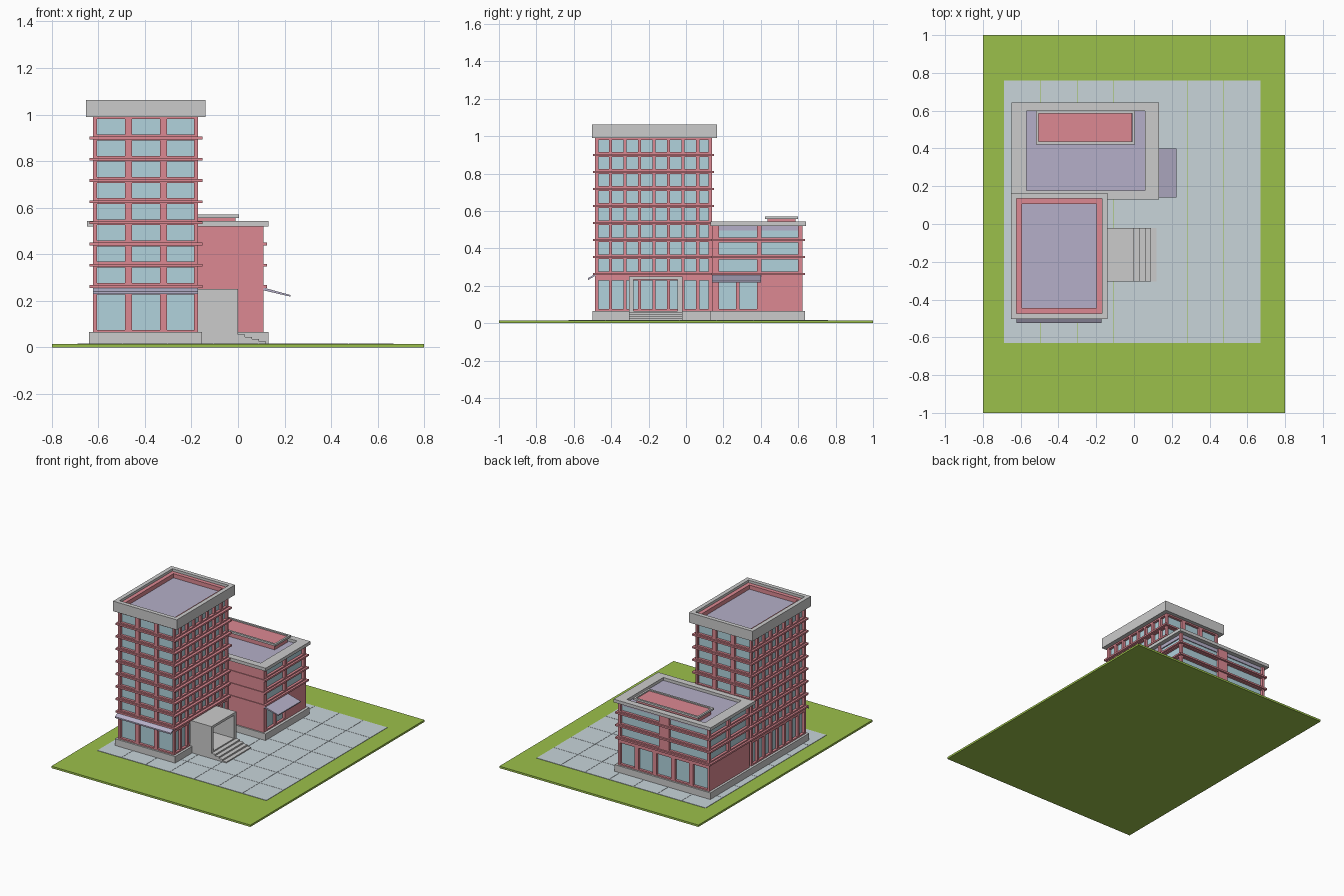
import bpy, bmesh
from mathutils import Matrix, Vector

if "Cube" in bpy.data.objects:
    bpy.data.objects.remove(bpy.data.objects["Cube"])


def material(name, rgb):
    m = bpy.data.materials.new(name)
    m.diffuse_color = (*rgb, 1)
    m.use_nodes = True
    m.node_tree.nodes["Principled BSDF"].inputs["Base Color"].default_value = m.diffuse_color
    return m


PINK = material("pink_wall", (0.72, 0.25, 0.29))
GLASS = material("glass", (0.44, 0.65, 0.72))
LAWN = material("lawn", (0.33, 0.53, 0.07))
PAVING = material("paving", (0.58, 0.66, 0.70))
ROOF = material("lavender_roof", (0.46, 0.43, 0.58))


def boxes(name, items, mat=None):
    """One object made of boxes (x0, x1, y0, y1, z0, z1)."""
    bm = bmesh.new()
    for x0, x1, y0, y1, z0, z1 in items:
        mtx = Matrix.Translation(((x0 + x1) / 2, (y0 + y1) / 2, (z0 + z1) / 2)) \
            @ Matrix.Diagonal((x1 - x0, y1 - y0, z1 - z0, 1))
        bmesh.ops.create_cube(bm, size=1, matrix=mtx)
    return finish(name, bm, mat)


def finish(name, bm, mat):
    me = bpy.data.meshes.new(name)
    bm.to_mesh(me)
    bm.free()
    ob = bpy.data.objects.new(name, me)
    bpy.context.collection.objects.link(ob)
    if mat:
        me.materials.append(mat)
    return ob


def ring(x0, x1, y0, y1, z0, z1, t):
    """Four boxes forming a rectangular frame of width t."""
    return [(x0, x1, y0, y0 + t, z0, z1), (x0, x1, y1 - t, y1, z0, z1),
            (x0, x0 + t, y0 + t, y1 - t, z0, z1), (x1 - t, x1, y0 + t, y1 - t, z0, z1)]


def facade(name, axis, d0, d1, u0, u1, z0, z1, cols, rows):
    """Piers between window columns, spandrels between window rows."""
    def put(a, b, c, d):
        return (d0, d1, a, b, c, d) if axis == "x" else (a, b, d0, d1, c, d)
    edges = [u0] + [v for c in cols for v in c] + [u1]
    levels = [z0] + [v for r in rows for v in r] + [z1]
    out = [put(edges[i], edges[i + 1], z0, z1) for i in range(0, len(edges), 2)]
    out += [put(a, b, levels[i], levels[i + 1])
            for a, b in cols for i in range(0, len(levels), 2)]
    boxes(name, out, PINK)


def sheet(name, profile, axis, a, b, mat):
    """Extrude a closed profile between a and b along x or y."""
    bm = bmesh.new()
    pts = [(a, p, z) if axis == "x" else (p, a, z) for p, z in profile]
    f = bm.faces.new([bm.verts.new(p) for p in pts])
    geo = bmesh.ops.extrude_face_region(bm, geom=[f])["geom"]
    step = Vector((b - a, 0, 0)) if axis == "x" else Vector((0, b - a, 0))
    bmesh.ops.translate(bm, vec=step, verts=[g for g in geo if isinstance(g, bmesh.types.BMVert)])
    bmesh.ops.recalc_face_normals(bm, faces=bm.faces)
    finish(name, bm, mat)


# Site: lawn and paving slabs with narrow joints
boxes("lawn", [(-0.8, 0.8, -1, 1, 0, 0.014)], LAWN)
px, py = 1.36 / 7, 1.39 / 7
boxes("paving_slabs", [(-0.69 + i * px + 0.001, -0.69 + (i + 1) * px - 0.001,
                        -0.63 + j * py + 0.001, -0.63 + (j + 1) * py - 0.001, 0.005, 0.017)
                       for i in range(7) for j in range(7)], PAVING)

# Shared levels
P = 0.091
bands = [0.262 + P * k for k in range(8)]
ground = (0.075, 0.228)
rows = [ground] + [(b + 0.015, b + 0.081) for b in bands]
low_rows = [(b + 0.015, b + 0.079) for b in bands[:3]]

# Plinths
boxes("tower_plinth", [(-0.64, -0.155, -0.5, 0.13, 0.014, 0.065)])
boxes("annex_plinth", [(-0.64, 0.13, 0.13, 0.635, 0.014, 0.065)])

# Tower
X0, X1, Y0, Y1, D = -0.623, -0.172, -0.487, 0.138, 0.018
boxes("tower_glass", [(X0 + D, X1 - D, Y0 + D, Y1 - D, 0.065, 0.995)], GLASS)
fcols = [(-0.606 + 0.15 * i, -0.486 + 0.15 * i) for i in range(3)]
scols = [(-0.473 + 0.0777 * i, -0.413 + 0.0777 * i) for i in range(8)]
facade("tower_front_wall", "y", Y0, Y0 + D, X0, X1, 0.065, 0.995, fcols, rows)
facade("tower_back_wall", "y", Y1 - D, Y1, X0, X1, 0.065, 0.995, fcols, rows)
facade("tower_left_wall", "x", X0, X0 + D, Y0 + D, Y1 - D, 0.065, 0.995, scols, rows)
facade("tower_right_wall", "x", X1 - D, X1, Y0 + D, Y1 - D, 0.065, 0.995, scols, rows)
boxes("tower_floor_bands", [q for b in bands
                            for q in ring(-0.637, -0.153, -0.498, 0.15, b - 0.006, b + 0.006, 0.03)], PINK)
boxes("tower_parapet", ring(-0.652, -0.14, -0.503, 0.165, 0.99, 1.063, 0.03))
boxes("tower_parapet_lining", ring(-0.622, -0.17, -0.473, 0.135, 0.99, 1.045, 0.028), PINK)
boxes("tower_roof", [(-0.6, -0.19, -0.46, 0.12, 0.99, 1.015)], ROOF)

# Annex
AX0, AX1, AY0, AY1 = -0.623, 0.11, 0.14, 0.622
boxes("annex_glass", [(AX0 + D, AX1 - D, AY0 + D, AY1 - D, 0.065, 0.5)], GLASS)
boxes("annex_front_wall", [(X1 - 0.02, AX1, AY0, AY0 + D, 0.065, 0.525)], PINK)
acols = [(0.176, 0.38), (0.404, 0.6)]
S0, S1 = AY0 + D, AY1 - D
for side, a in (("right", AX1 - D), ("left", AX0)):
    facade(f"annex_{side}_upper_wall", "x", a, a + D, S0, S1, 0.245, 0.525, acols, low_rows)
facade("annex_right_ground_wall", "x", AX1 - D, AX1, S0, S1, 0.065, 0.245,
       [(0.176, 0.268), (0.286, 0.38)], [ground])
boxes("annex_left_ground_wall", [(AX0, AX0 + D, S0, S1, 0.065, 0.245)], PINK)
w = (AX1 - AX0) / 5
facade("annex_back_ground_wall", "y", AY1 - D, AY1, AX0, AX1, 0.065, 0.245,
       [(AX0 + w * i + 0.016, AX0 + w * (i + 1) - 0.016) for i in range(5)], [ground])
facade("annex_back_upper_wall", "y", AY1 - D, AY1, AX0, AX1, 0.245, 0.525,
       [(-0.605, -0.3), (-0.22, 0.092)], low_rows)
boxes("annex_floor_bands", [q for b in bands[:3]
                            for q in ring(-0.637, 0.125, 0.135, 0.635, b - 0.006, b + 0.006, 0.03)], PINK)
boxes("annex_parapet", [(-0.648, 0.132, 0.13, 0.178, 0.52, 0.543), (-0.648, 0.132, 0.597, 0.642, 0.52, 0.543),
                        (-0.648, -0.57, 0.178, 0.597, 0.52, 0.543), (0.058, 0.132, 0.178, 0.597, 0.52, 0.543)])
boxes("annex_roof", [(-0.61, 0.1, 0.15, 0.61, 0.495, 0.522)], ROOF)

# Rooftop plant room with rimmed roof
boxes("plant_room", [(-0.505, -0.01, 0.435, 0.585, 0.51, 0.562)], PINK)
boxes("plant_room_rim", ring(-0.52, 0.005, 0.422, 0.6, 0.556, 0.57, 0.014))

# Sloping canopies
sheet("front_canopy", [(-0.48, 0.266), (-0.525, 0.24), (-0.525, 0.23), (-0.48, 0.256)],
      "x", -0.622, -0.172, ROOF)
sheet("annex_canopy", [(0.105, 0.258), (0.225, 0.225), (0.225, 0.218), (0.105, 0.246)],
      "y", 0.14, 0.4, ROOF)

# Entrance porch: portal frame, floor and steps
boxes("porch_frame", [(-0.172, 0.0, -0.305, -0.28, 0.014, 0.25), (-0.172, 0.0, -0.045, -0.02, 0.014, 0.25),
                      (-0.172, 0.0, -0.28, -0.045, 0.232, 0.25)])
boxes("porch_floor", [(-0.172, 0.0, -0.28, -0.045, 0.014, 0.065)])
boxes("porch_steps", [(0.0, 0.03 * (i + 1), -0.305, -0.02, 0.014 + 0.0105 * (3 - i), 0.0245 + 0.0105 * (3 - i))
                      for i in range(4)])
